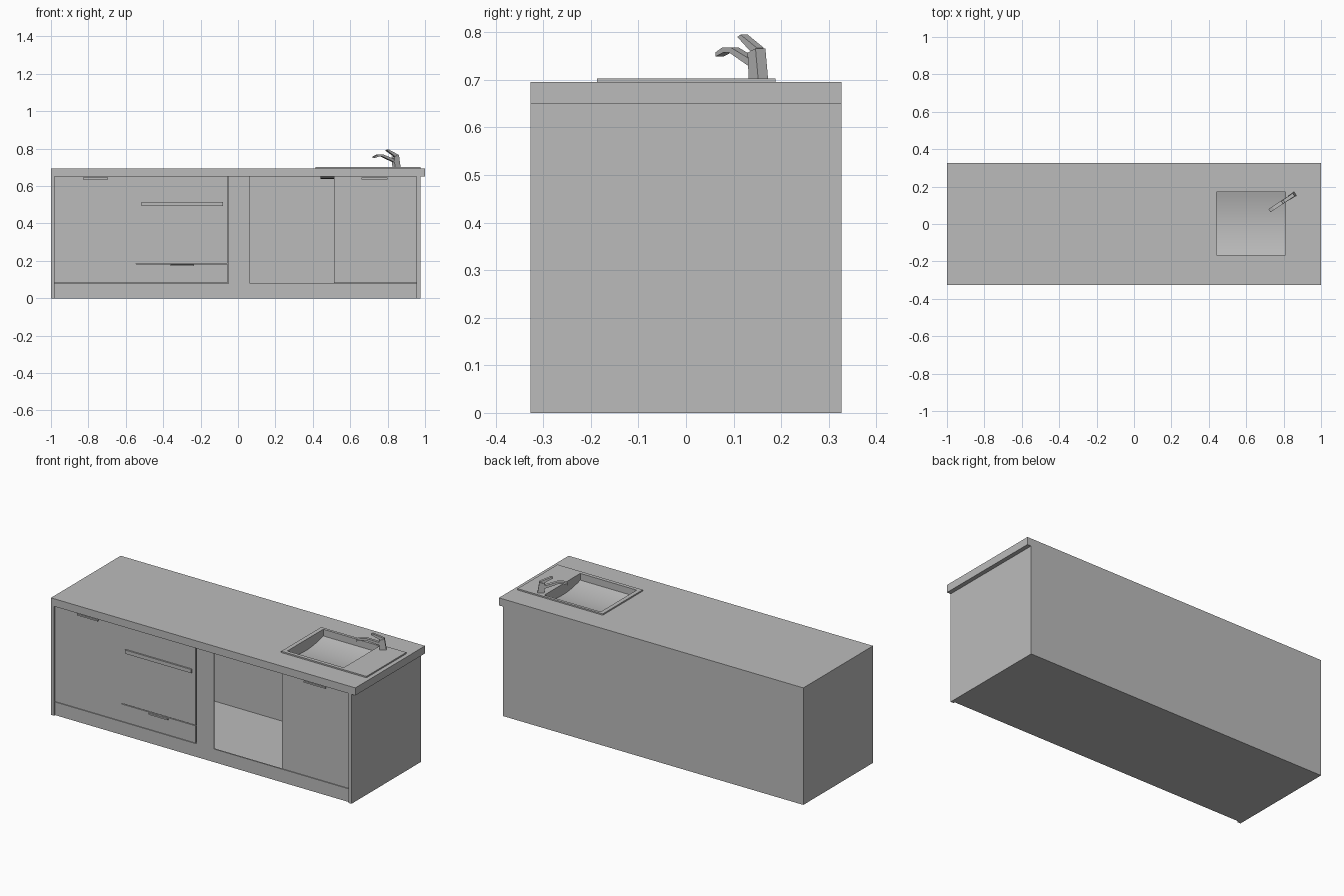
import bpy, bmesh, math
from mathutils import Vector

cube = bpy.data.objects.get("Cube")
if cube:
    bpy.data.objects.remove(cube, do_unlink=True)

grey = bpy.data.materials.new("plain_grey")
grey.use_nodes = True
grey.diffuse_color = (0.5, 0.5, 0.5, 1)
grey.node_tree.nodes["Principled BSDF"].inputs["Base Color"].default_value = (0.5, 0.5, 0.5, 1)


def finish(name, bm):
    bmesh.ops.recalc_face_normals(bm, faces=bm.faces)
    mesh = bpy.data.meshes.new(name)
    bm.to_mesh(mesh)
    bm.free()
    mesh.materials.append(grey)
    obj = bpy.data.objects.new(name, mesh)
    bpy.context.collection.objects.link(obj)
    return obj


def prism(name, points, offset):
    """Extrude a planar outline along an offset."""
    bm = bmesh.new()
    face = bm.faces.new([bm.verts.new(p) for p in points])
    ext = bmesh.ops.extrude_face_region(bm, geom=[face], use_keep_orig=True)
    verts = [g for g in ext["geom"] if isinstance(g, bmesh.types.BMVert)]
    bmesh.ops.translate(bm, verts=verts, vec=offset)
    return finish(name, bm)


def rect(x0, x1, y0, y1, z):
    return [(x0, y0, z), (x1, y0, z), (x1, y1, z), (x0, y1, z)]


def box(name, x0, x1, y0, y1, z0, z1):
    return prism(name, rect(x0, x1, y0, y1, z0), (0, 0, z1 - z0))


def frame(name, outer, inner, z0, z1):
    """Slab with a rectangular hole."""
    bm = bmesh.new()
    loops = [[bm.verts.new(p) for p in rect(*r, z)]
             for r, z in ((outer, z0), (outer, z1), (inner, z1), (inner, z0))]
    for a, b in zip(loops, loops[1:] + loops[:1]):
        for i in range(4):
            j = (i + 1) % 4
            bm.faces.new((a[i], a[j], b[j], b[i]))
    return finish(name, bm)


# Carcass: side panels and back as one U-shaped wall, plus a floor
L, R, D, H = -1.0, 0.975, 0.327, 0.65
T = 0.02
FRONT = -0.317
prism("carcass", [(L, -D, 0), (L + T, -D, 0), (L + T, D - T, 0), (R - T, D - T, 0),
                  (R - T, -D, 0), (R, -D, 0), (R, D, 0), (L, D, 0)], (0, 0, H))
box("carcass_floor", L + T, R - T, FRONT, D - T, 0, 0.008)


# Front panels around the open niche
def panel(name, x0, x1, z0, z1):
    box(name, x0, x1, FRONT, FRONT + 0.008, z0, z1)


panel("plinth", L + T, R - T, 0, 0.078)
panel("right_door_side", L + T, -0.545, 0.081, H)
panel("right_door_upper", -0.545, -0.057, 0.187, H)
panel("right_drawer", -0.545, -0.057, 0.081, 0.183)
panel("filler_strip", -0.05, 0.063, 0.078, H)
panel("left_door", 0.512, R - T, 0.081, H)

# Handles
for name, x0, x1, z0, z1 in (("long_handle", -0.515, -0.08, 0.493, 0.515),
                             ("right_door_handle", -0.83, -0.695, 0.636, 0.645),
                             ("left_door_handle", 0.66, 0.8, 0.636, 0.645),
                             ("drawer_handle", -0.36, -0.235, 0.172, 0.181)):
    box(name, x0, x1, -0.326, FRONT, z0, z1)

# Worktop and sink rim with a shared opening
opening = (0.44, 0.81, -0.165, 0.172)
frame("worktop", (L, 1, -D, D), opening, H, 0.695)
frame("sink_rim", (0.415, 0.975, -0.187, 0.188), opening, 0.695, 0.703)

# Basin: scooped floor with straight walls
bm = bmesh.new()
x0, x1, y0, y1 = opening
n = 16
rows = []
for i in range(n + 1):
    u = 2 * i / n - 1
    y = y0 + (y1 - y0) * i / n
    z = 0.663 - 0.025 * (1 - u * u)
    rows.append([[bm.verts.new((x, y, h)) for h in (z, 0.697)] for x in (x0, x1)])
for a, b in zip(rows, rows[1:]):
    bm.faces.new((a[0][0], a[1][0], b[1][0], b[0][0]))
    for s in (0, 1):
        bm.faces.new((a[s][0], b[s][0], b[s][1], a[s][1]))
for r in (rows[0], rows[-1]):
    bm.faces.new((r[0][0], r[1][0], r[1][1], r[0][1]))
basin = finish("sink_basin", bm)
basin.data.flip_normals()
bpy.context.view_layer.objects.active = basin
basin.select_set(True)
bpy.ops.object.shade_smooth_by_angle(angle=math.radians(30))
basin.select_set(False)

# Tap: side outlines extruded across a turned direction
along = Vector((0.833, 0.553, 0))
across = Vector((-0.553, 0.833, 0))
base = Vector((0.847, 0.152, 0))


def tap_part(name, outline, width):
    pts = [base + along * t + Vector((0, 0, z)) - across * width / 2 for t, z in outline]
    prism(name, pts, across * width)


tap_part("tap_body", [(-0.018, 0.703), (0.018, 0.703), (0.008, 0.766), (-0.022, 0.757)], 0.025)
tap_part("tap_spout", [(-0.147, 0.749), (-0.147, 0.758), (-0.122, 0.768), (-0.09, 0.768),
                       (-0.012, 0.742), (-0.012, 0.725), (-0.095, 0.757), (-0.12, 0.757)], 0.02)
tap_part("tap_lever", [(-0.066, 0.79), (-0.054, 0.795), (0.008, 0.767), (-0.012, 0.757)], 0.018)
